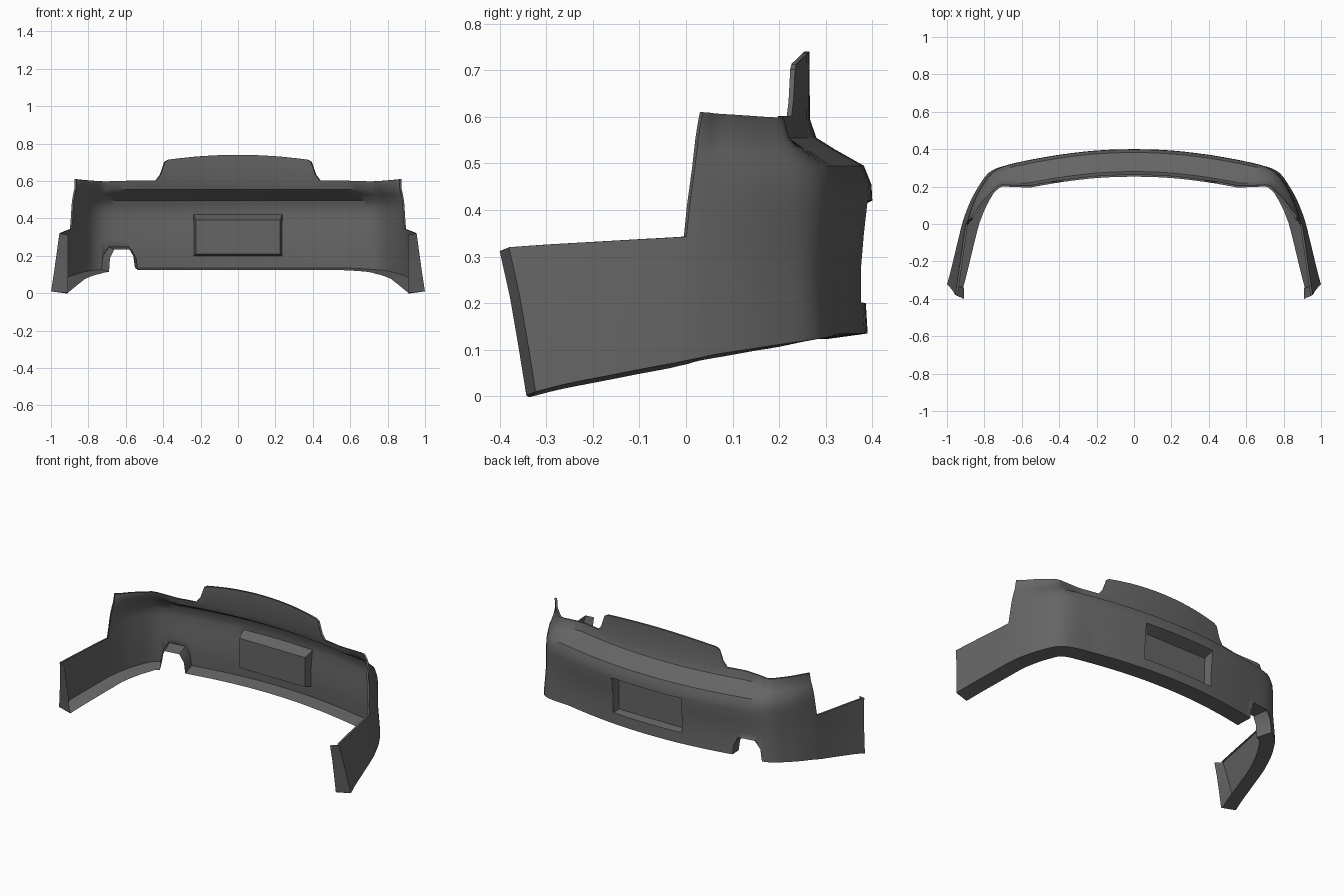
import bpy, bmesh
from mathutils import Vector

cube = bpy.data.objects.get("Cube")
if cube:
    bpy.data.objects.remove(cube, do_unlink=True)

# Plan outline of one half, from the middle of the back round to the leg end
OUTLINE = [Vector(p) for p in (
    (0, .40), (.2, .393), (.4, .37), (.58, .338), (.7, .308), (.77, .265),
    (.82, .19), (.855, .12), (.88, .05), (.893, 0), (.91, -.1),
    (.926, -.2), (.942, -.3), (.955, -.38))]
LAST = len(OUTLINE) - 1
CORNER, SIDE = 5, 9
ANCHORS = (0, 3, CORNER, SIDE, LAST)

# Each row: heights and inward offsets at back, corner, side and leg end,
# then the shift in y at the side and leg end
ROWS = (
    ((.135, .122, .078, .01), (.01, -.012, -.025, -.045), (0, .05)),
    ((.2, .2, .17, .12), (.014, -.006, -.018, -.028), (0, .035)),
    ((.28, .28, .255, .22), (.014, 0, -.012, -.014), (0, .02)),
    ((.35, .35, .343, .32), (.008, 0, -.006, 0), (0, 0)),
    ((.42, .42, .41, 0), (0, 0, 0, 0), (.008, 0)),
    ((.455, .455, .45, 0), (.002, .003, .002, 0), (.014, 0)),
    ((.495, .495, .49, 0), (.018, .015, .005, 0), (.02, 0)),
    ((.53, .53, .53, 0), (.08, .045, .012, 0), (.026, 0)),
    ((.555, .555, .555, 0), (.12, .066, .018, 0), (.03, 0)),
    ((.595, .592, .59, 0), (.134, .078, .02, 0), (.036, 0)),
    ((.602, .597, .61, 0), (.135, .08, .02, 0), (.04, 0)))
SHOULDER, HOLE_LOW, HOLE_HIGH = 3, 1, 4
HOLE_HALF = .237


def path(u):
    """Smooth point on the outline at parameter u."""
    i = min(int(u), LAST - 1)
    t = u - i
    b, c = OUTLINE[i], OUTLINE[i + 1]
    a = OUTLINE[i - 1] if i else Vector((-c.x, c.y))
    d = OUTLINE[i + 2] if i + 2 <= LAST else c * 2 - b
    return (b * 2 + (c - a) * t + (a * 2 - b * 5 + c * 4 - d) * t ** 2
            + (b * 3 - a - c * 3 + d) * t ** 3) / 2


def u_at(x):
    lo, hi = 0, LAST
    for _ in range(40):
        mid = (lo + hi) / 2
        lo, hi = (mid, hi) if path(mid).x < x else (lo, mid)
    return lo


def lerp(xs, ys, x):
    for x0, x1, y0, y1 in zip(xs, xs[1:], ys, ys[1:]):
        if x <= x1:
            return y0 + (y1 - y0) * max(0, (x - x0) / (x1 - x0))
    return ys[-1]


def bottom_height(u, side):
    z = lerp(ANCHORS, ROWS[0][0][:1] + ROWS[0][0], u)
    if side < 0:  # exhaust notch on the right half
        x = path(u).x
        z = max(z, lerp((.553, .562, .59, .69, .72, .735),
                        (0, .2, .247, .247, .2, 0), x))
    return z


def point(u, row, side, inward=0, drop=0):
    heights, offsets, shifts = ROWS[row]
    p = path(u)
    tangent = path(min(u + .01, LAST)) - path(max(u - .01, 0))
    normal = Vector((tangent.y, -tangent.x)).normalized()
    p = p + normal * (lerp(ANCHORS, offsets[:1] + offsets, u) + inward)
    p.y += lerp((CORNER, SIDE, LAST), (0,) + shifts, u)
    low = bottom_height(u, side)
    z = low if row == 0 else max(lerp(ANCHORS, heights[:1] + heights, u), low + .006 * row)
    if row == len(ROWS) - 1:  # raised tab along the top
        x = path(u).x
        tab = .71 + .03 * (1 - (x / .42) ** 2)
        z += (tab - z) * lerp((.395, .415, .44, .465), (1, .92, .3, 0), x)
    return Vector((p.x * side, p.y, z - drop))


# Columns across the whole width
breaks = (HOLE_HALF, .395, .415, .44, .465, .553, .562, .59, .69, .72, .735)
half = sorted({i / 3 for i in range(1, LAST * 3 + 1)} | {u_at(x) for x in breaks})
columns = [(u, -1) for u in reversed(half)] + [(0, 1)] + [(u, 1) for u in half]

bm = bmesh.new()
flange = set()
grid = []


def flange_vert(co):
    v = bm.verts.new(co)
    flange.add(v)
    return v


def leg_flange(side):
    """Inward return at the wheel-arch end of a leg."""
    column = []
    for row in range(-1, SHOULDER + 1):
        co = point(LAST, max(row, 0), side)
        co = Vector((.91 * side, co.y - .02, co.z - .008))
        column.append(flange_vert(co))
    return column


for u, side in columns:
    # first entry is the inner edge of the bottom flange
    column = [flange_vert(point(u, 0, side, .088, .012))]
    top = len(ROWS) if u <= SIDE + .001 else SHOULDER + 1
    column += [bm.verts.new(point(u, r, side)) for r in range(top)]
    grid.append(column)
grid = [leg_flange(-1)] + grid + [leg_flange(1)]

hole = []
for left, right in zip(grid, grid[1:]):
    for j in range(min(len(left), len(right)) - 1):
        face = bm.faces.new((right[j], left[j], left[j + 1], right[j + 1]))
        reach = max(abs(v.co.x) for v in (left[j], right[j]))
        if HOLE_LOW < j <= HOLE_HIGH and reach < HOLE_HALF + .004:
            hole.append(face)
bm.normal_update()

# Plate recess sunk into the back
bmesh.ops.inset_region(bm, faces=hole, thickness=.012, use_even_offset=True)
for v in {v for f in hole for v in f.verts}:
    v.co.y = .335
    v.co.z = .207 + (v.co.z - .21) * .93

# Thin folded rim along the upper edges
edges = [e for e in bm.edges if e.is_boundary and not any(v in flange for v in e.verts)]
rim = bmesh.ops.extrude_edge_only(bm, edges=edges)["geom"]
for v in rim:
    if isinstance(v, bmesh.types.BMVert):
        inward = Vector((0, -.5, v.co.z)) - v.co
        v.co += inward.normalized() * .012

bmesh.ops.remove_doubles(bm, verts=bm.verts, dist=.0005)
bmesh.ops.recalc_face_normals(bm, faces=bm.faces)
mesh = bpy.data.meshes.new("rear_bumper")
bm.to_mesh(mesh)
bm.free()
bumper = bpy.data.objects.new("rear_bumper", mesh)
bpy.context.collection.objects.link(bumper)

# Dark grey plastic
grey = bpy.data.materials.new("dark_grey")
grey.use_nodes = True
colour = (.13, .13, .13, 1)
grey.diffuse_color = colour
grey.node_tree.nodes["Principled BSDF"].inputs["Base Color"].default_value = colour
mesh.materials.append(grey)

bpy.context.view_layer.objects.active = bumper
bumper.select_set(True)
bpy.ops.object.shade_smooth_by_angle(angle=.6)
